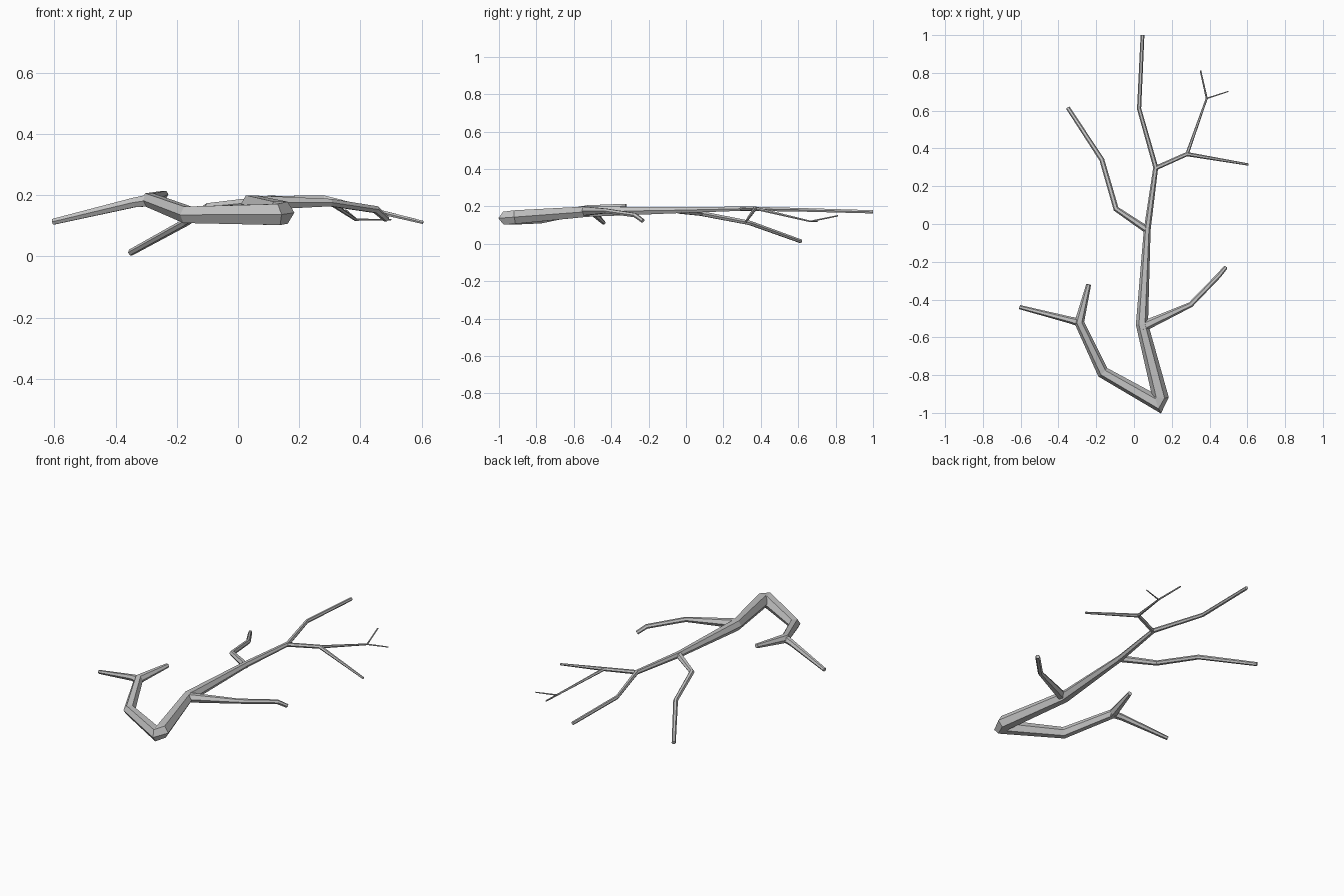
import bpy
import bmesh
from math import cos, sin, pi
from mathutils import Vector

cube = bpy.data.objects.get("Cube")
if cube:
    bpy.data.objects.remove(cube)

bark = bpy.data.materials.new("grey_bark")
bark.use_nodes = True
bark.diffuse_color = (0.55, 0.55, 0.55, 1)
bark.node_tree.nodes["Principled BSDF"].inputs["Base Color"].default_value = bark.diffuse_color

SIDES = 6


def limb(name, points):
    """Sweep a tapering polygon with mitred bends through (x, y, z, radius) points."""
    bm = bmesh.new()
    centres = [Vector(p[:3]) for p in points]
    rings = []
    for i, c in enumerate(centres):
        before = (c - centres[i - 1]).normalized() if i else None
        after = (centres[i + 1] - c).normalized() if i + 1 < len(centres) else None
        before, after = before or after, after or before
        tangent = (before + after).normalized()
        side = tangent.cross(Vector((0, 0, 1))).normalized()
        up = side.cross(tangent)
        mitre = min(1.4, 1 / max(0.1, tangent.dot(after)))
        r = points[i][3]
        ring = []
        for k in range(SIDES):
            a = 2 * pi * k / SIDES
            ring.append(bm.verts.new(c + side * (r * mitre * cos(a)) + up * (r * sin(a))))
        rings.append(ring)
    for lower, upper in zip(rings, rings[1:]):
        for k in range(SIDES):
            n = (k + 1) % SIDES
            bm.faces.new((lower[k], lower[n], upper[n], upper[k]))
    bm.faces.new(rings[0])
    bm.faces.new(rings[-1])
    bmesh.ops.recalc_face_normals(bm, faces=bm.faces)
    mesh = bpy.data.meshes.new(name)
    bm.to_mesh(mesh)
    bm.free()
    mesh.materials.append(bark)
    obj = bpy.data.objects.new(name, mesh)
    bpy.context.collection.objects.link(obj)
    return obj


# Main stem, doubling back at the thick front elbow
limb("main_stem", [
    (-0.24, -0.32, 0.203, 0.013), (-0.29, -0.52, 0.185, 0.025),
    (-0.165, -0.785, 0.136, 0.031), (0.125, -0.95, 0.137, 0.040),
    (0.14, -0.915, 0.143, 0.042), (0.042, -0.53, 0.172, 0.032),
    (0.07, -0.03, 0.180, 0.018), (0.115, 0.30, 0.188, 0.013),
    (0.027, 0.61, 0.182, 0.011), (0.045, 1.0, 0.171, 0.010)])

# Side branches
limb("front_right_branch", [
    (-0.275, -0.525, 0.185, 0.023), (-0.34, -0.508, 0.176, 0.018),
    (-0.605, -0.44, 0.113, 0.011)])
limb("front_left_branch", [
    (0.042, -0.545, 0.175, 0.028), (0.30, -0.427, 0.176, 0.014),
    (0.45, -0.272, 0.153, 0.013), (0.485, -0.23, 0.122, 0.011)])
limb("middle_right_branch", [
    (0.075, -0.035, 0.178, 0.019), (-0.095, 0.08, 0.162, 0.014),
    (-0.17, 0.34, 0.112, 0.013), (-0.35, 0.615, 0.013, 0.011)])
limb("rear_left_branch", [
    (0.112, 0.295, 0.187, 0.012), (0.28, 0.37, 0.190, 0.011),
    (0.605, 0.315, 0.111, 0.006)])

# Fine twigs
limb("rear_twig", [
    (0.28, 0.368, 0.190, 0.009), (0.385, 0.665, 0.120, 0.005),
    (0.352, 0.812, 0.150, 0.004)])
limb("rear_twig_tip", [
    (0.383, 0.664, 0.120, 0.004), (0.50, 0.702, 0.120, 0.003)])
